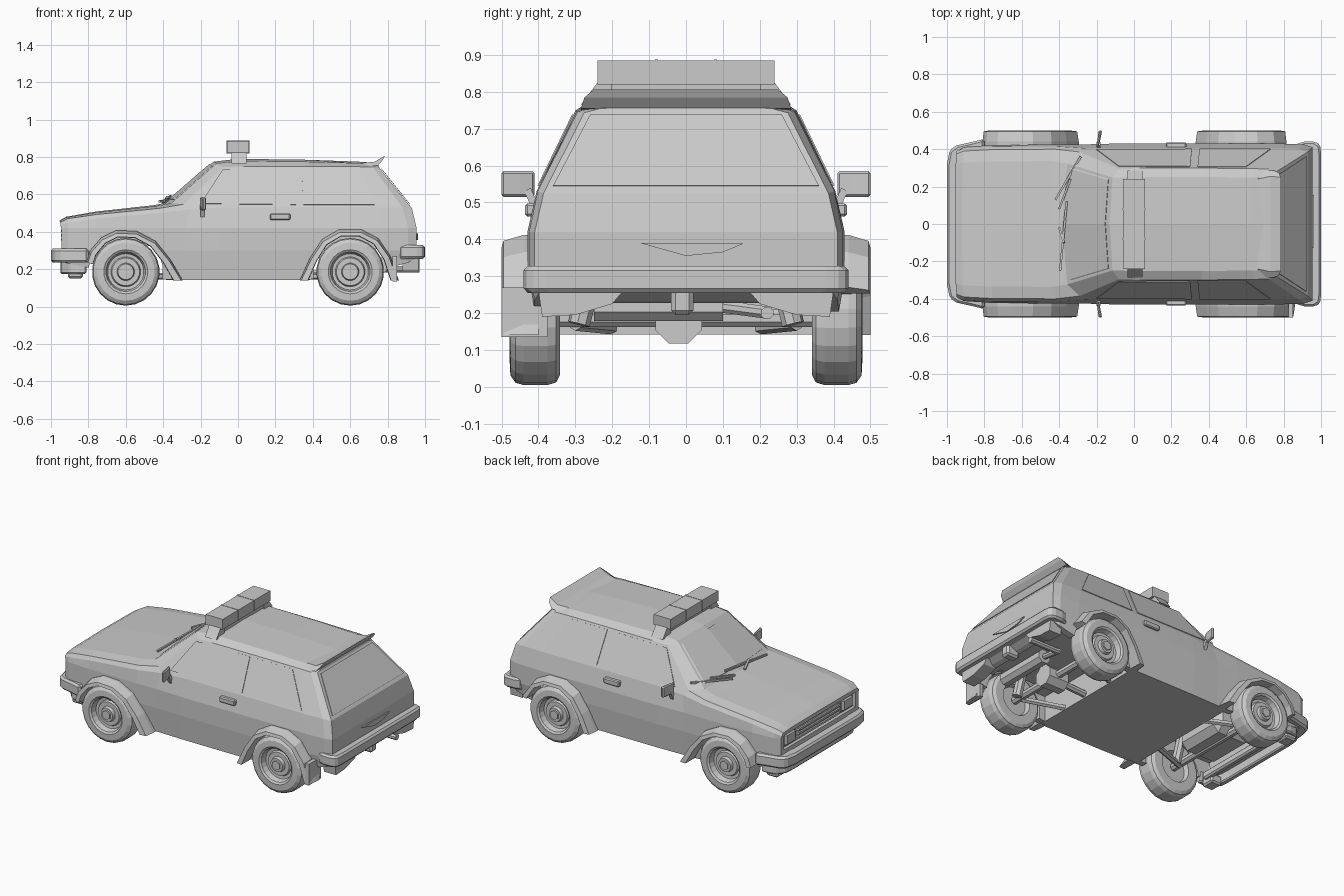
import bpy, bmesh, math
from mathutils import Vector

if "Cube" in bpy.data.objects:
    bpy.data.objects.remove(bpy.data.objects["Cube"])


def mesh(name, verts, faces, bevel=0, thick=0):
    me = bpy.data.meshes.new(name)
    me.from_pydata([tuple(v) for v in verts], [], faces)
    bm = bmesh.new()
    bm.from_mesh(me)
    bmesh.ops.recalc_face_normals(bm, faces=bm.faces[:])
    bm.to_mesh(me)
    bm.free()
    ob = bpy.data.objects.new(name, me)
    bpy.context.collection.objects.link(ob)
    if thick:
        m = ob.modifiers.new("thickness", 'SOLIDIFY')
        m.thickness, m.offset = thick, 0
    if bevel:
        m = ob.modifiers.new("bevel", 'BEVEL')
        m.width, m.segments = bevel, 1
    return ob


def loft(name, rings, closed=False, **kw):
    """Skin a list of equal rings; open lofts get end caps."""
    n, k = len(rings[0]), len(rings)
    faces = [[i * n + j, i * n + (j + 1) % n, (i + 1) % k * n + (j + 1) % n, (i + 1) % k * n + j]
             for i in range(k if closed else k - 1) for j in range(n)]
    if not closed:
        faces += [list(range(n)), [(k - 1) * n + j for j in range(n)]]
    return mesh(name, [p for r in rings for p in r], faces, **kw)


def prism(name, pts, axis, lo, hi, **kw):
    def put(a, b, c):
        return {'x': (c, a, b), 'y': (a, c, b), 'z': (a, b, c)}[axis]
    return loft(name, [[put(a, b, c) for a, b in pts] for c in (lo, hi)], **kw)


def box(name, x, y, z, **kw):
    return prism(name, [(x[0], y[0]), (x[1], y[0]), (x[1], y[1]), (x[0], y[1])], 'z', z[0], z[1], **kw)


def rod(name, p, q, r, sides=8):
    p, q = Vector(p), Vector(q)
    rot = (q - p).to_track_quat('Z', 'Y')
    ring = [rot @ Vector((r * math.cos(t), r * math.sin(t), 0))
            for t in (math.tau * (i + .5) / sides for i in range(sides))]
    return loft(name, [[p + v for v in ring], [q + v for v in ring]])


def cut(ob, cutter):
    m = ob.modifiers.new("cut", 'BOOLEAN')
    m.operation, m.object, m.solver = 'DIFFERENCE', cutter, 'EXACT'
    bpy.context.view_layer.objects.active = ob
    bpy.ops.object.modifier_apply(modifier=m.name)
    bpy.data.objects.remove(cutter)


# Body: x, underside z, half width | belt x,y,z | roof edge x,y,z | centre x,z
stations = [
    (-.945, .24, .39, -.95, .39, .435, -.95, .375, .45, -.955, .46),
    (-.91, .23, .412, -.91, .405, .447, -.91, .39, .47, -.92, .48),
    (-.76, .20, .422, -.76, .413, .47, -.76, .398, .492, -.76, .508),
    (-.42, .145, .425, -.42, .415, .50, -.42, .40, .525, -.45, .542),
    (-.28, .142, .425, -.26, .405, .52, -.29, .385, .547, -.385, .555),
    (-.10, .142, .43, -.10, .405, .53, -.08, .296, .745, -.13, .775),
    (.05, .142, .43, .05, .405, .53, .03, .299, .75, .0, .79),
    (.36, .142, .43, .36, .405, .53, .36, .299, .75, .36, .785),
    (.78, .20, .43, .74, .405, .53, .64, .296, .748, .64, .775),
    (.91, .235, .425, .88, .402, .53, .72, .294, .745, .71, .77),
    (.955, .26, .41, .93, .386, .525, .755, .276, .743, .75, .76)]
rings = []
for x, zb, w, bx, by, bz, ex, ey, ez, cx, cz in stations:
    half = [(x, w - .015, zb), (x, w, .30), (x, w, .42), (bx, by, bz), (ex, ey, ez),
            (ex + .7 * (cx - ex), ey * .84, ez + .7 * (cz - ez)), (cx, 0, cz)]
    rings.append([Vector(p) for p in half + [(a, -b, c) for a, b, c in half[-2::-1]]])
n = 13
verts = [p for r in rings for p in r]
faces = [(i * n + j, i * n + (j + 1) % n, (i + 1) * n + (j + 1) % n, (i + 1) * n + j)
         for i in range(len(rings) - 1) for j in range(n)]
for base in (0, (len(rings) - 1) * n):
    faces += [(base + j, base + j + 1, base + 11 - j, base + 12 - j) for j in range(5)]
    faces.append((base + 5, base + 6, base + 7))
body = mesh("body", verts, faces)

# Wheel wells, open underside bays and grille recess
for cx in (-.6, .6):
    for s in (-1, 1):
        cut(body, rod("well_cutter", (cx, s * .30, .185), (cx, s * .6, .185), .2, 20))
cut(body, box("bay_cutter", (-.88, -.36), (-.371, .371), (.0, .323)))
cut(body, box("bay_cutter", (.36, .88), (-.371, .371), (.0, .307)))
cut(body, box("grille_cutter", (-1.1, -.925), (-.36, .36), (.335, .43)))

# Front lights and grille
for s in (-1, 1):
    box("headlight", (-.945, -.91), sorted((s * .235, s * .34)), (.344, .424), bevel=.012)
box("grille_panel", (-.937, -.91), (-.21, .21), (.35, .42), bevel=.006)
for z in (.352, .376, .40):
    box("grille_slat", (-.947, -.92), (-.21, .21), (z, z + .012))

# Windscreen follows the body curve
glass = []
for t, k in ((.08, .93), (.92, .92)):
    row = [rings[4][j].lerp(rings[5][j], t) for j in range(4, 9)]
    glass += [(p.x - .003, p.y * k, p.z + .003) for p in row]
mesh("windscreen", glass, [(j, j + 1, j + 6, j + 5) for j in range(4)], thick=.003)

# Rear window
a, b = Vector((.765, 0, .735)), Vector((.918, 0, .543))
off = Vector((.002, 0, .002))
mesh("rear_window", [a + off + Vector((0, .26, 0)), a + off - Vector((0, .26, 0)),
                     b + off - Vector((0, .36, 0)), b + off + Vector((0, .36, 0))],
     [(0, 1, 2, 3)], thick=.003)

# Side windows, mirrors, door handles
side_glass = {"door_window": [(-.20, .55), (-.08, .735), (.30, .738), (.31, .545)],
              "quarter_window": [(.35, .545), (.34, .738), (.60, .738), (.73, .545)]}
for s in (-1, 1):
    for name, pts in side_glass.items():
        mesh(name, [(x, s * (.408 - (z - .53) * .486), z) for x, z in pts], [(0, 1, 2, 3)], thick=.004)
    plan = [(-.205, .41), (-.195, .45), (-.19, .50), (-.17, .50), (-.18, .45), (-.19, .41)]
    prism("mirror", [(x, s * y) for x, y in plan], 'z', .515, .585, bevel=.006)
    rod("mirror_arm", (-.19, s * .405, .48), (-.19, s * .43, .535), .014, 4)
    box("door_handle", (.17, .28), sorted((s * .40, s * .436)), (.462, .497), bevel=.006)

# Roof spoiler, narrower at its raised lip
lip = [(.66, .768, .24), (.73, .774, .255), (.785, .806, .25), (.775, .785, .275), (.75, .755, .285), (.70, .748, .285)]
loft("spoiler", [[(x, s * y, z) for x, z, y in lip] for s in (-1, 1)])

# Light bar with dividing bands on two splayed feet
box("light_bar", (-.06, .06), (-.24, .24), (.82, .885))
for y in (-.08, .08):
    box("light_bar_band", (-.0625, .0625), (y - .004, y + .004), (.819, .887))
box("light_bar_base", (-.03, .04), (-.235, .235), (.785, .826))
for s in (-1, 1):
    prism("light_bar_foot", [(s * .20, .825), (s * .24, .825), (s * .285, .765), (s * .20, .765)], 'x', -.035, .045)

# Wipers
rod("wiper", (-.395, -.25, .565), (-.36, .12, .59), .008, 4)
rod("wiper", (-.42, .13, .562), (-.285, .36, .585), .008, 4)
rod("wiper_arm", (-.40, -.02, .558), (-.375, -.10, .585), .008, 4)
rod("wiper_arm", (-.40, .08, .558), (-.34, .24, .585), .008, 4)


# Bumpers: U-shaped plan, extruded upwards
def bumper(name, outer, depth, z0, z1, bevel):
    inner = [(x - math.copysign(depth, x) * (i > 1), y - depth) for i, (x, y) in enumerate(outer)]
    ring = list(zip(outer, inner))
    ring += [((o[0], -o[1]), (q[0], -q[1])) for o, q in ring[::-1]]
    loft(name, [[(*o, z0), (*o, z1), (*q, z1), (*q, z0)] for o, q in ring], bevel=bevel)


bumper("front_bumper", [(-.80, .455), (-.86, .44), (-.95, .42), (-.985, .395), (-1, .32)], .06, .235, .31, .012)
bumper("front_valance", [(-.81, .40), (-.85, .40), (-.90, .39), (-.945, .34), (-.95, .28)], .035, .175, .25, .008)
bumper("rear_bumper", [(.86, .425), (.91, .44), (.97, .44), (.995, .425), (1, .38)], .06, .255, .328, .012)
for s in (-1, 1):
    prism("rear_lower_corner", [(s * .17, .26), (s * .40, .26), (s * .39, .19), (s * .30, .195), (s * .20, .225)],
          'x', .88, .965)
    box("front_lower_corner", (-.91, -.83), sorted((s * .29, s * .38)), (.15, .21), bevel=.01)
box("tow_bracket", (.88, .97), (-.04, .02), (.195, .27), bevel=.012)

# Tailgate handle
prism("tailgate_handle", [(-.125, .39), (.155, .388), (.10, .365), (.0, .355)], 'x', .94, .963)

# Wheels: revolved profile of (radius, distance from centre line)
profile = [(.012, .468), (.042, .468), (.047, .448), (.074, .448), (.08, .435), (.097, .437), (.106, .47),
           (.118, .478), (.155, .476), (.175, .462), (.181, .44), (.181, .375), (.174, .352),
           (.155, .342), (.10, .342), (.09, .37), (.012, .37)]
SEG = 22
for cx, end in ((-.6, "front"), (.6, "rear")):
    for s in (-1, 1):
        loft(end + "_wheel", [[(cx + r * math.cos(t), s * y, .186 + r * math.sin(t)) for r, y in profile]
                              for t in (math.tau * (i + .5) / SEG for i in range(SEG))], closed=True)
        rod(end + "_hub_nut", (cx, s * .37, .186), (cx, s * .476, .186), .03, 6)
        rod(end + "_strut", (cx + .04, s * .29, .17), (cx + .03, s * .25, .33), .03)

# Wheel arch flares
front_arc = [(-.21, .24), (-.19, .30), (-.13, .37), (-.05, .408), (.06, .403), (.16, .35), (.24, .25), (.305, .14)]
rear_arc = [(-.27, .14), (-.215, .26), (-.15, .36), (-.06, .412), (.06, .412), (.15, .365), (.215, .27), (.26, .14)]
for s in (-1, 1):
    for name, cx, arc in (("front_flare", -.6, front_arc),
                          ("rear_flare", .6, rear_arc if s < 0 else rear_arc[:-1])):
        loft(name, [[(cx + x * kx, s * y, .14 + (z - .14) * kz)
                     for kx, kz, y in ((1, 1, .40), (1, 1, .44), (.97, .94, .495), (.84, .87, .50), (.83, .86, .40))]
                    for x, z in arc])
box("mud_flap", (.825, .85), (-.50, -.375), (.135, .27))

# Running gear under the open bays
for cx, end in ((-.6, "front"), (.6, "rear")):
    rod(end + "_axle", (cx, -.36, .186), (cx, .36, .186), .025)
    for s in (-1, 1):
        rod(end + "_link", (cx * .58, s * .2, .16), (cx, s * .3, .17), .018, 6)
box("engine", (-.76, -.48), (-.18, .18), (.17, .34), bevel=.04)
box("front_crossmember", (-.85, -.81), (-.35, .35), (.18, .23), bevel=.01)
rod("differential", (.53, -.02, .18), (.67, -.02, .18), .068)
rod("drive_shaft", (.36, -.02, .17), (.55, -.02, .18), .022)
rod("silencer", (.76, -.25, .22), (.76, .1, .22), .045)
rod("exhaust_pipe", (.76, .22, .20), (.97, .22, .20), .018)
rod("exhaust_joint", (.76, .08, .22), (.76, .23, .20), .018)
